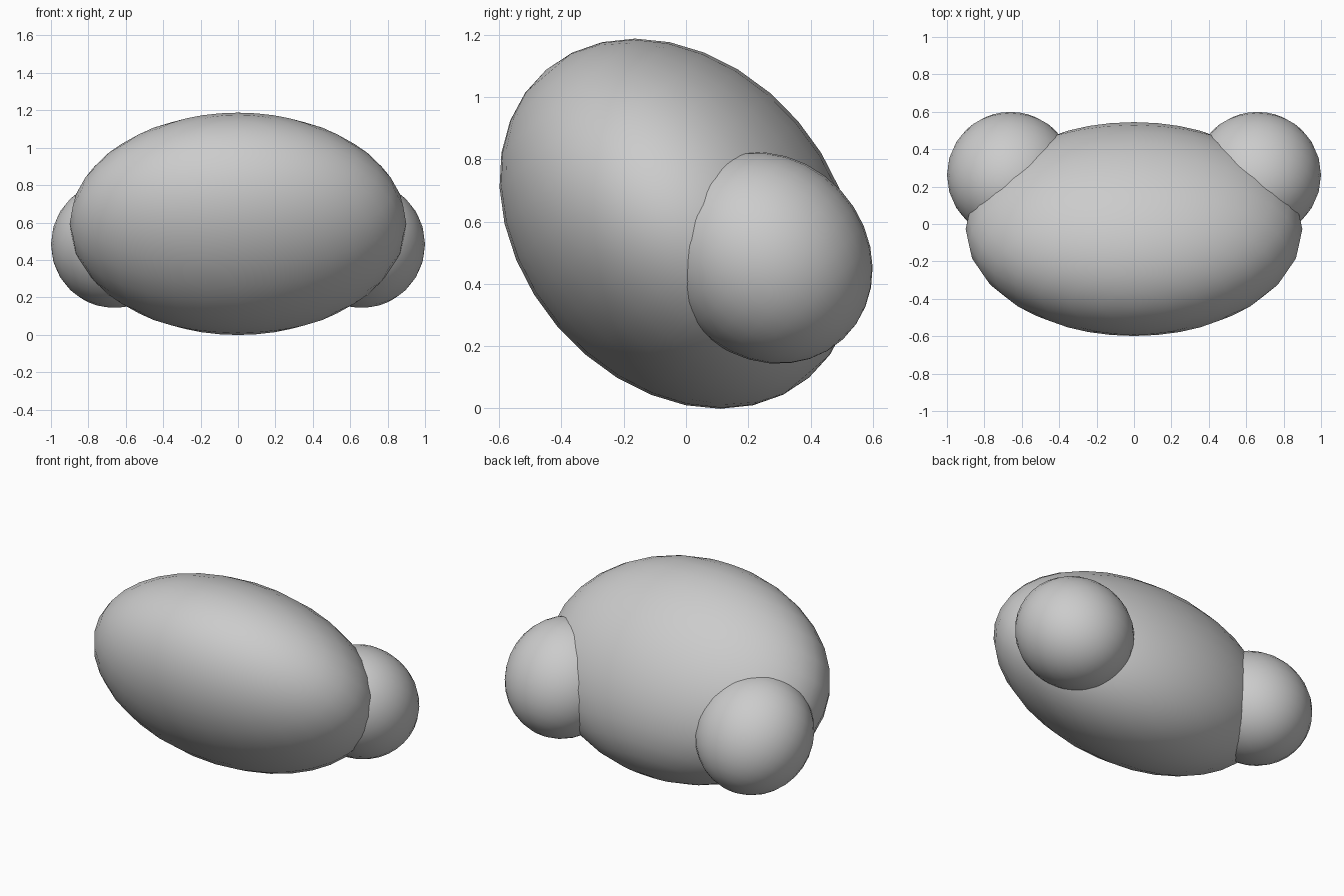
import bpy
from math import radians

if "Cube" in bpy.data.objects:
    bpy.data.objects.remove(bpy.data.objects["Cube"])


def ellipsoid(name, centre, radii, tilt):
    """Smooth 32 x 16 sphere, stretched and then leaned about the x axis."""
    bpy.ops.mesh.primitive_uv_sphere_add(segments=32, ring_count=16, radius=1, location=centre)
    ob = bpy.context.object
    ob.name = name
    ob.scale = radii
    ob.rotation_euler = (radians(tilt), 0, 0)
    bpy.ops.object.shade_smooth()
    return ob


# Large egg-shaped body leaning towards the front
ellipsoid("body", (0, -0.027, 0.593), (0.90, 0.508, 0.65), 40.5)

# Round lobes low at the back on both sides
for side, label in ((-1, "left"), (1, "right")):
    ellipsoid(label + "_lobe", (side * 0.66, 0.262, 0.483), (0.34, 0.32, 0.356), 43)
